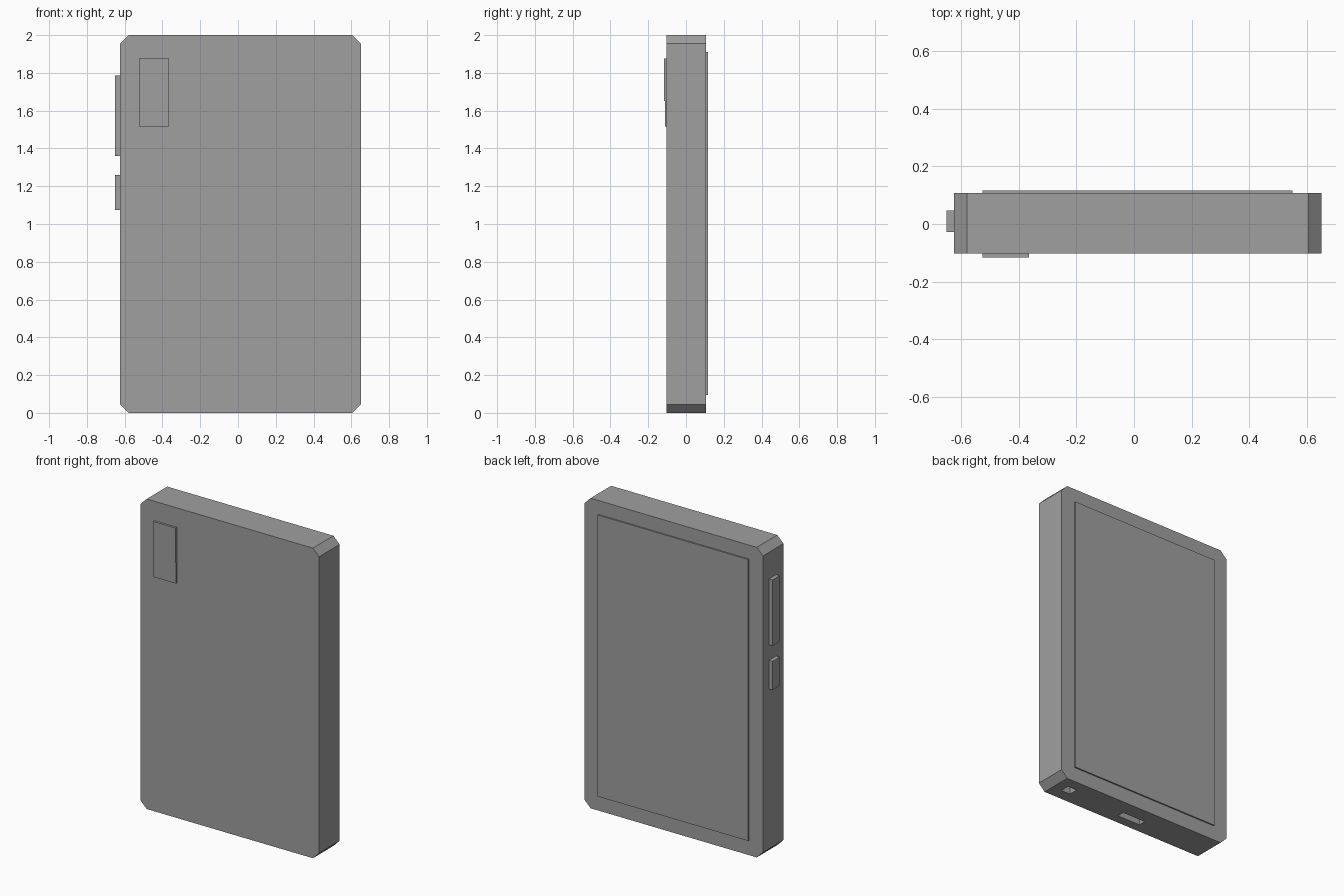
import bpy
import bmesh

old = bpy.data.objects.get("Cube")
if old:
    bpy.data.objects.remove(old)

GREY = (0.35, 0.35, 0.35, 1)
grey = bpy.data.materials.new("plain_grey")
grey.use_nodes = True
grey.diffuse_color = GREY
grey.node_tree.nodes["Principled BSDF"].inputs["Base Color"].default_value = GREY


def box(name, x, y, z, chamfer=0):
    """Box from (min, max) ranges; chamfer cuts the corners of its front outline."""
    bm = bmesh.new()
    bmesh.ops.create_cube(bm, size=1)
    for v in bm.verts:
        v.co = [r[0] if c < 0 else r[1] for c, r in zip(v.co, (x, y, z))]
    if chamfer:
        depth_edges = [e for e in bm.edges
                       if abs(e.verts[0].co.y - e.verts[1].co.y) > 0.01]
        bmesh.ops.bevel(bm, geom=depth_edges, offset=chamfer,
                        segments=1, affect='EDGES')
    bmesh.ops.recalc_face_normals(bm, faces=bm.faces)
    mesh = bpy.data.meshes.new(name)
    bm.to_mesh(mesh)
    bm.free()
    mesh.materials.append(grey)
    obj = bpy.data.objects.new(name, mesh)
    bpy.context.collection.objects.link(obj)
    return obj


FRONT, BACK, SIDE = -0.102, 0.107, -0.624

# Body slab with chamfered corners
body = box("body", (SIDE, 0.65), (FRONT, BACK), (0, 2), chamfer=0.044)

# Sockets sunk into the bottom edge
sockets = {
    "charging_slot": ((-0.075, 0.09), (-0.04, 0.008)),
    "audio_socket": ((0.475, 0.54), (-0.025, 0.035)),
}
for name, (x, y) in sockets.items():
    cutter = box(name + "_cutter", x, y, (-0.1, 0.1))
    cutter.hide_render = True
    cut = body.modifiers.new(name, 'BOOLEAN')
    cut.operation = 'DIFFERENCE'
    cut.solver = 'EXACT'
    cut.object = cutter
    bpy.context.view_layer.objects.active = body
    bpy.ops.object.modifier_apply(modifier=cut.name)
    bpy.data.objects.remove(cutter)

# Raised screen on the back face
box("screen", (-0.525, 0.55), (BACK - 0.02, 0.116), (0.095, 1.91))

# Camera and flash plates
box("camera", (-0.525, -0.365), (-0.116, FRONT + 0.02), (1.65, 1.875))
box("flash", (-0.525, -0.365), (-0.111, FRONT + 0.02), (1.515, 1.65))

# Side buttons
for name, z in (("volume_button", (1.36, 1.785)), ("power_button", (1.075, 1.26))):
    box(name, (-0.65, SIDE + 0.02), (-0.028, 0.046), z)
